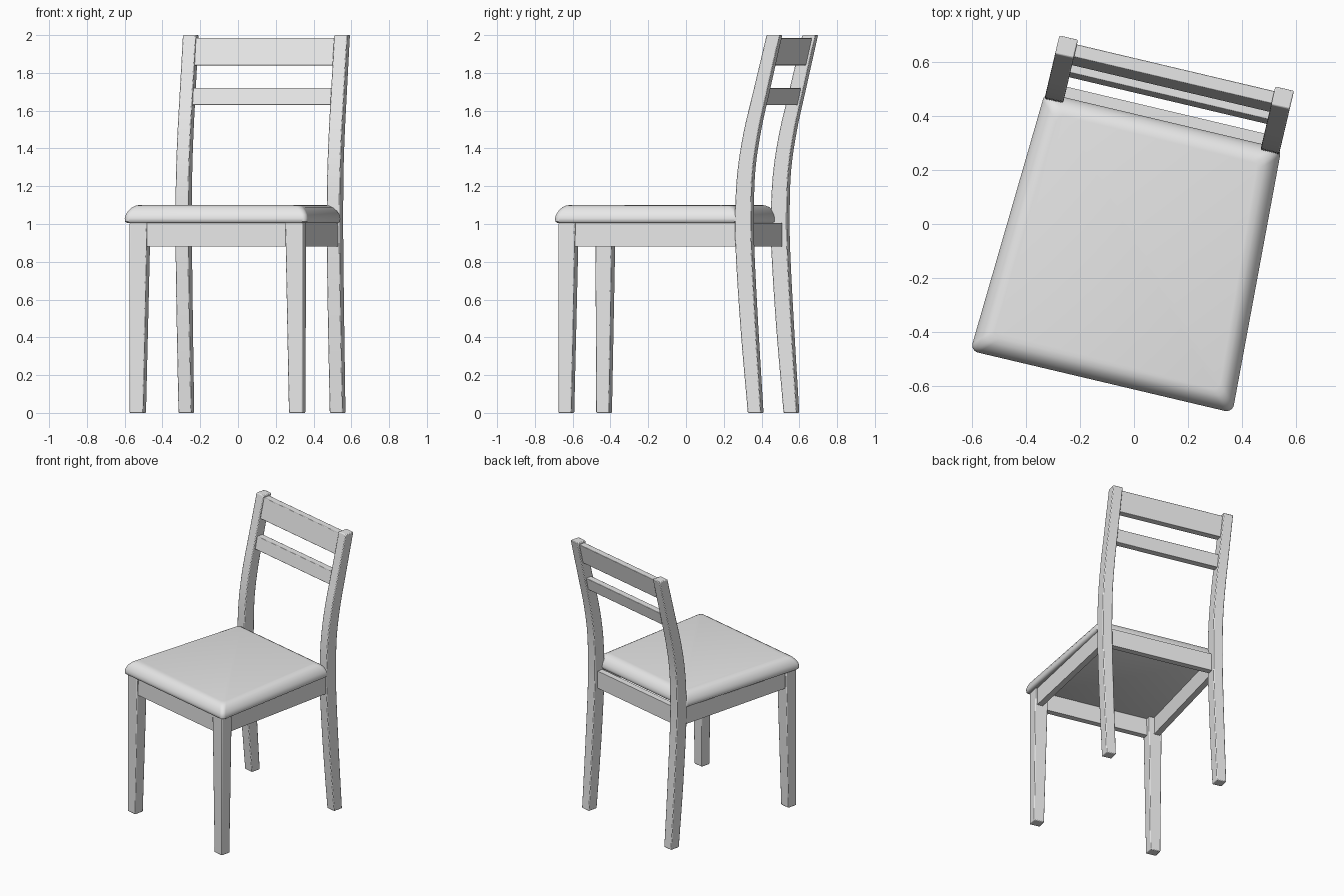
import bpy, bmesh, math
from mathutils import Matrix

if "Cube" in bpy.data.objects:
    bpy.data.objects.remove(bpy.data.objects["Cube"], do_unlink=True)

# Single painted finish
grey = bpy.data.materials.new("plain_grey")
grey.use_nodes = True
COLOUR = (0.8, 0.8, 0.8, 1)
grey.diffuse_color = COLOUR
grey.node_tree.nodes["Principled BSDF"].inputs["Base Color"].default_value = COLOUR

# The whole chair is turned slightly about the vertical axis
TURN = Matrix.Translation((0.0165, -0.004, 0)) @ Matrix.Rotation(math.radians(-13.3), 4, 'Z')


def loft(name, loops, bevel=0.0, angle=35):
    """Skin a stack of matching closed loops and cap both ends."""
    bm = bmesh.new()
    rings = [[bm.verts.new(p) for p in loop] for loop in loops]
    n = len(rings[0])
    for a, b in zip(rings, rings[1:]):
        for i in range(n):
            j = (i + 1) % n
            bm.faces.new((a[i], a[j], b[j], b[i]))
    bm.faces.new(rings[0])
    bm.faces.new(rings[-1])
    bmesh.ops.recalc_face_normals(bm, faces=bm.faces)
    mesh = bpy.data.meshes.new(name)
    bm.to_mesh(mesh)
    bm.free()
    mesh.materials.append(grey)
    obj = bpy.data.objects.new(name, mesh)
    bpy.context.collection.objects.link(obj)
    obj.matrix_world = TURN
    if bevel:
        mod = obj.modifiers.new("soft_edges", 'BEVEL')
        mod.width, mod.segments, mod.limit_method = bevel, 2, 'ANGLE'
        mod.angle_limit = math.radians(50)
    bpy.ops.object.select_all(action='DESELECT')
    obj.select_set(True)
    bpy.context.view_layer.objects.active = obj
    bpy.ops.object.shade_smooth_by_angle(angle=math.radians(angle))
    return obj


def rect(x0, x1, y0, y1, z):
    return [(x0, y0, z), (x1, y0, z), (x1, y1, z), (x0, y1, z)]


def smooth_path(points, steps=4):
    """Catmull-Rom interpolation through the given points."""
    pts = [points[0]] + points + [points[-1]]
    out = []
    for p0, p1, p2, p3 in zip(pts, pts[1:], pts[2:], pts[3:]):
        for k in range(steps):
            t = k / steps
            out.append([0.5 * (2 * b + (c - a) * t + (2 * a - 5 * b + 4 * c - d) * t ** 2
                               + (3 * b - a - 3 * c + d) * t ** 3)
                        for a, b, c, d in zip(p0, p1, p2, p3)])
    return out + [points[-1]]


# Seat pad: rounded trapezoid outlines stacked along a soft edge profile
def seat_outline(inset, z, r=0.028):
    front, back = -0.597, 0.398
    corners = [(0.452, back, 0), (-0.452, back, 90), (-0.498, front, 180), (0.498, front, 270)]
    loop = []
    for x, y, start in corners:
        cx = x - math.copysign(inset + r, x)
        cy = y - math.copysign(inset + r, y)
        for k in range(7):
            a = math.radians(start + 15 * k)
            loop.append((cx + r * math.cos(a), cy + r * math.sin(a), z))
    return loop


profile = [(0.012, 1.005), (0.002, 1.012), (0, 1.03), (0.005, 1.05), (0.016, 1.07),
           (0.031, 1.087), (0.048, 1.097), (0.068, 1.101)]
loft("seat", [seat_outline(d, z) for d, z in profile], angle=50)

# Curved rear posts: height, front and back of the section
post_path = smooth_path([(0, 0.445, 0.516), (0.45, 0.405, 0.488), (0.87, 0.378, 0.466),
                         (1.1, 0.377, 0.464), (1.3, 0.391, 0.473), (1.5, 0.425, 0.504),
                         (1.7, 0.474, 0.549), (2.0, 0.547, 0.618)])

for side, s in (("left", 1), ("right", -1)):
    loft(side + "_rear_post",
         [rect(s * 0.376, s * 0.447, f, b, z) for z, f, b in post_path], 0.005)

    # Front legs taper on their inner faces
    loft(side + "_front_leg",
         [rect(s * (0.471 - w), s * 0.471, -0.579, -0.579 + d, z)
          for z, w, d in ((0, 0.075, 0.07), (1.006, 0.095, 0.09))], 0.005)

    # Side rails follow the splay of the seat
    loft(side + "_rail",
         [[(s * (x - t), y, z) for t, z in ((0, 0.88), (0.042, 0.88), (0.042, 1.006), (0, 1.006))]
          for x, y in ((0.458, -0.53), (0.436, 0.42))])

# Front and back rails
for name, half, y0, y1 in (("front_rail", 0.41, -0.569, -0.527), ("back_rail", 0.39, 0.395, 0.438)):
    loft(name, [rect(-half, half, y0, y1, z) for z in (0.88, 1.006)])

# Back slats lean with the posts
for name, z0, z1, y0, y1 in (("upper_slat", 1.84, 1.985, 0.52, 0.553),
                             ("lower_slat", 1.63, 1.72, 0.474, 0.493)):
    loft(name, [rect(-0.39, 0.39, y, y + 0.047, z) for y, z in ((y0, z0), (y1, z1))], 0.003)
